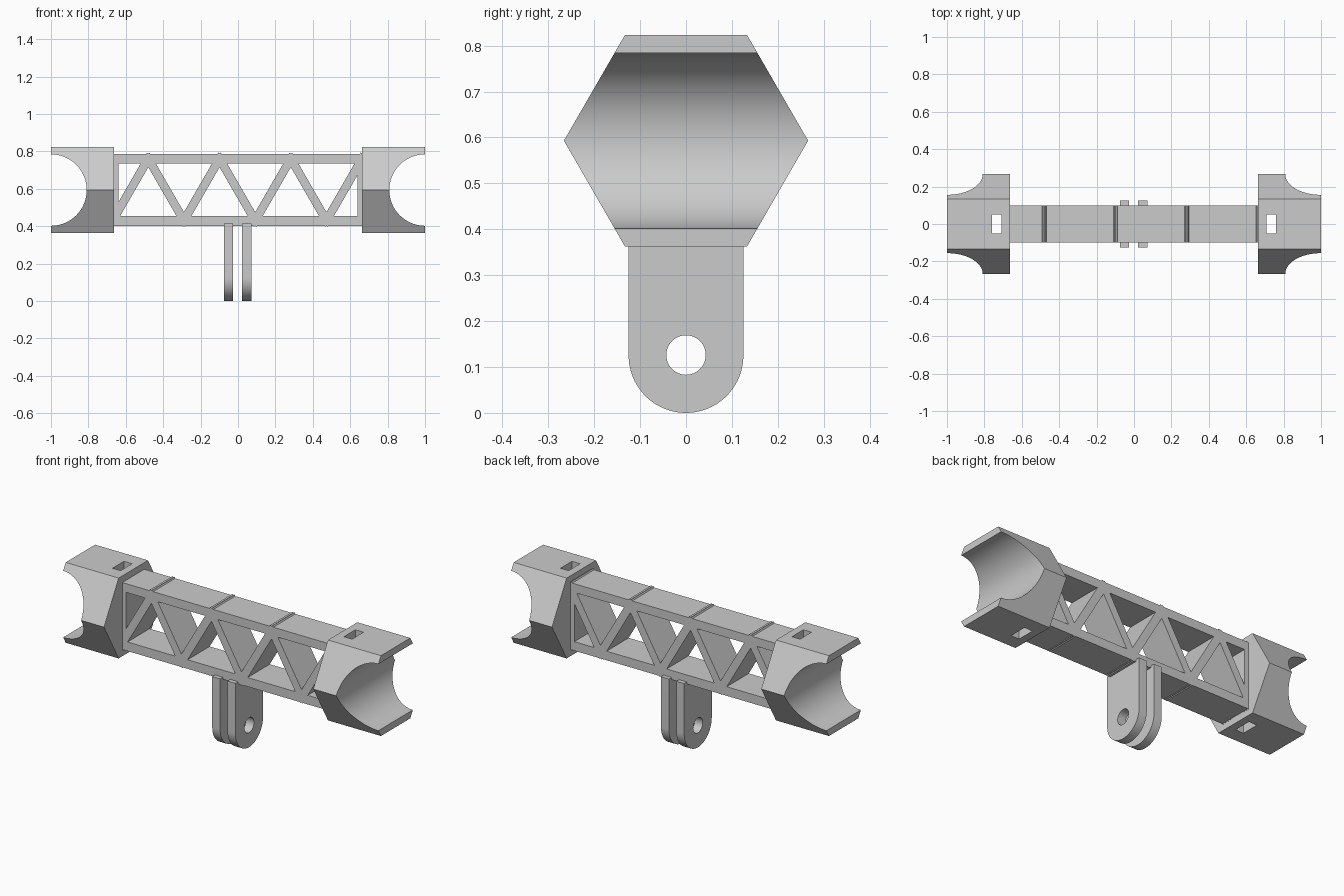
import bpy
import bmesh
from math import sin, cos, pi, radians
from mathutils import Vector

if "Cube" in bpy.data.objects:
    bpy.data.objects.remove(bpy.data.objects["Cube"])


def prism(name, pts, axis, lo, hi):
    """Extrude a 2D outline along an axis: 'x' takes (y, z), 'y' takes (x, z)."""
    def place(a, b, t):
        return (t, a, b) if axis == 'x' else (a, t, b)
    bm = bmesh.new()
    face = bm.faces.new([bm.verts.new(place(a, b, lo)) for a, b in pts])
    ext = bmesh.ops.extrude_face_region(bm, geom=[face])
    verts = [g for g in ext['geom'] if isinstance(g, bmesh.types.BMVert)]
    bmesh.ops.translate(bm, verts=verts, vec=place(0, 0, hi - lo))
    bmesh.ops.recalc_face_normals(bm, faces=bm.faces)
    mesh = bpy.data.meshes.new(name)
    bm.to_mesh(mesh)
    bm.free()
    ob = bpy.data.objects.new(name, mesh)
    bpy.context.collection.objects.link(ob)
    return ob


def rect(a0, a1, b0, b1):
    return [(a0, b0), (a1, b0), (a1, b1), (a0, b1)]


def circle(cx, cz, r, n):
    return [(cx + r * cos(2 * pi * i / n), cz + r * sin(2 * pi * i / n)) for i in range(n)]


def combine(ob, other, operation):
    """Apply a boolean and discard the helper."""
    mod = ob.modifiers.new("bool", 'BOOLEAN')
    mod.operation = operation
    mod.solver = 'EXACT'
    mod.object = other
    bpy.context.view_layer.objects.active = ob
    bpy.ops.object.modifier_apply(modifier=mod.name)
    bpy.data.objects.remove(other)


MID = 0.593      # height of the main axis
parts = []

# Hexagonal end blocks with a round saddle and a strap slot
for side, s in (("left", -1), ("right", 1)):
    hexagon = [(0.266 * cos(i * pi / 3), MID + 0.266 * sin(i * pi / 3)) for i in range(6)]
    block = prism(side + "_end_block", hexagon, 'x', *sorted((s * 0.664, s)))
    combine(block, prism("saddle_cutter", circle(s, MID, 0.191, 96), 'y', -0.5, 0.5), 'DIFFERENCE')
    slot = rect(*sorted((s * 0.708, s * 0.76)), 0.2, 1.0)
    combine(block, prism("slot_cutter", slot, 'y', -0.052, 0.052), 'DIFFERENCE')
    parts.append(block)

# Truss: two chords and two end plates
HALF = 0.1
truss = prism("truss_beam", rect(-0.664, 0.664, 0.735, 0.785), 'y', -HALF, HALF)
for r in (rect(-0.664, 0.664, 0.401, 0.453),
          rect(-0.664, -0.64, 0.42, 0.76),
          rect(0.638, 0.664, 0.42, 0.76)):
    combine(truss, prism("chord", r, 'y', -HALF, HALF), 'UNION')

# Zigzag braces, whose ends poke slightly through the chords
PITCH, WIDTH, OVER = 0.1905, 0.045, 0.025
for i in range(7):
    x0 = -0.67 + i * PITCH
    z0, z1 = (0.43, 0.76) if i % 2 == 0 else (0.76, 0.43)
    a, b = Vector((x0, z0)), Vector((x0 + PITCH, z1))
    d = (b - a).normalized()
    n = Vector((-d.y, d.x)) * WIDTH / 2
    a, b = a - d * OVER, b + d * OVER
    combine(truss, prism("brace", [a - n, b - n, b + n, a + n], 'y', -HALF, HALF), 'UNION')
parts.append(truss)

# Two rounded mounting prongs with a bolt hole
R = 0.125
for name, x0 in (("left_prong", -0.076), ("right_prong", 0.021)):
    arc = [(R * cos(pi + pi * i / 40), R + R * sin(pi + pi * i / 40)) for i in range(41)]
    prong = prism(name, arc + [(R, 0.413), (-R, 0.413)], 'x', x0, x0 + 0.05)
    combine(prong, prism("bolt_cutter", circle(0, 0.126, 0.043, 48), 'x', -0.3, 0.3), 'DIFFERENCE')
    parts.append(prong)

# Smooth the curved faces, keep the edges sharp
bpy.ops.object.select_all(action='DESELECT')
for ob in parts:
    ob.select_set(True)
bpy.context.view_layer.objects.active = parts[0]
bpy.ops.object.shade_smooth_by_angle(angle=radians(25))
